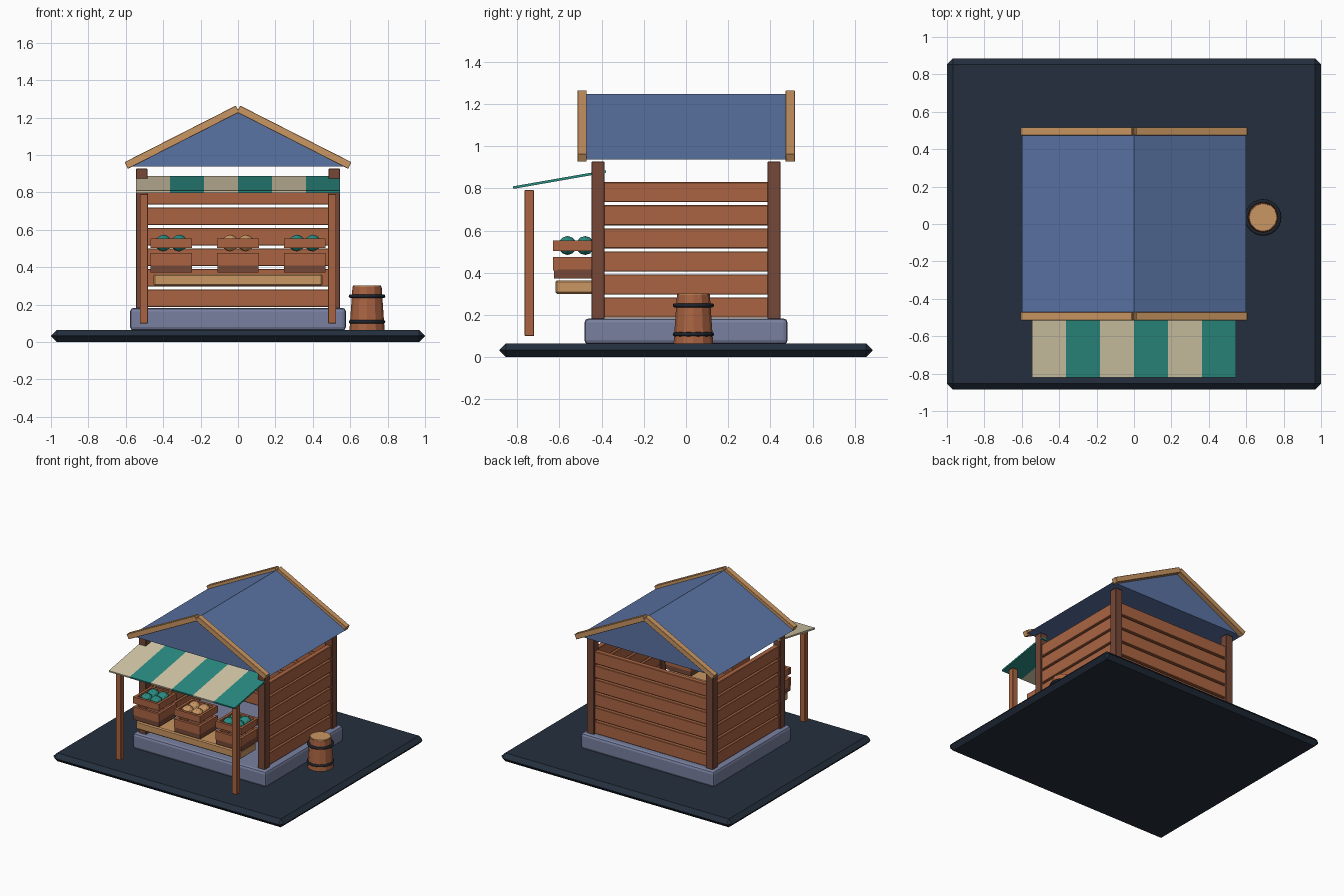
import bpy, bmesh, math
from mathutils import Matrix

if "Cube" in bpy.data.objects:
    bpy.data.objects.remove(bpy.data.objects["Cube"])


def mat(name, r, g, b):
    lin = [((c / 255 + 0.055) / 1.055) ** 2.4 for c in (r, g, b)]
    m = bpy.data.materials.new(name)
    m.diffuse_color = (*lin, 1)
    m.use_nodes = True
    m.node_tree.nodes["Principled BSDF"].inputs["Base Color"].default_value = m.diffuse_color
    return m


PLANK = mat("plank brown", 170, 100, 66)
POST = mat("dark wood", 118, 72, 55)
TAN = mat("tan wood", 202, 150, 98)
ROOF = mat("roof blue", 90, 115, 163)
STONE = mat("stone grey", 120, 128, 160)
GROUND = mat("ground navy", 36, 47, 61)
TEAL = mat("teal", 42, 140, 130)
CREAM = mat("cream", 212, 200, 168)
IRON = mat("iron black", 30, 35, 44)


def finish(name, bm, material):
    me = bpy.data.meshes.new(name)
    bm.to_mesh(me)
    bm.free()
    me.materials.append(material)
    ob = bpy.data.objects.new(name, me)
    bpy.context.collection.objects.link(ob)
    return ob


def box(name, x, y, z, material, bevel=0.0, segments=1):
    """Box from (min, max) pairs, with an optional bevel."""
    bm = bmesh.new()
    size = [b - a for a, b in (x, y, z)]
    mid = [(a + b) / 2 for a, b in (x, y, z)]
    bmesh.ops.create_cube(bm, size=1, matrix=Matrix.Translation(mid) @ Matrix.Diagonal((*size, 1)))
    if bevel:
        bmesh.ops.bevel(bm, geom=bm.edges[:], offset=bevel, segments=segments,
                        profile=0.5, affect='EDGES')
    return finish(name, bm, material)


def extrude_y(name, profile, y0, y1, material):
    """Extrude an x-z outline from y0 to y1."""
    bm = bmesh.new()
    f = bm.faces.new([bm.verts.new((x, y0, z)) for x, z in profile])
    ext = bmesh.ops.extrude_face_region(bm, geom=[f])
    verts = [v for v in ext["geom"] if isinstance(v, bmesh.types.BMVert)]
    bmesh.ops.translate(bm, verts=verts, vec=(0, y1 - y0, 0))
    bmesh.ops.recalc_face_normals(bm, faces=bm.faces)
    return finish(name, bm, material)


# Ground slab and stone footing
box("ground", (-1, 1), (-0.885, 0.885), (0, 0.065), GROUND, 0.031)
box("stone_base", (-0.577, 0.577), (-0.482, 0.482), (0.06, 0.183), STONE, 0.02, 2)

# Corner posts and awning posts
for sx in (-1, 1):
    cx = 0.515 * sx
    for cy in (-0.418, 0.418):
        box("corner_post", (cx - 0.031, cx + 0.031), (cy - 0.031, cy + 0.031),
            (0.18, 0.927), POST, 0.003)
    ax = 0.503 * sx
    box("awning_post", (ax - 0.022, ax + 0.022), (-0.765, -0.721), (0.10, 0.792), PLANK, 0.002)

# Plank walls on the sides and back
for i in range(6):
    z0 = 0.187 + i * 0.1095
    zs = (z0, z0 + 0.095)
    for sx in (-1, 1):
        cx = 0.515 * sx
        box("side_plank", (cx - 0.02, cx + 0.02), (-0.40, 0.40), zs, PLANK, 0.003)
    box("back_plank", (-0.495, 0.495), (0.398, 0.438), zs, PLANK, 0.003)

# Solid gable roof with sloping trim boards at both ends
extrude_y("roof", [(-0.6, 0.938), (0.6, 0.938), (0, 1.247)], -0.475, 0.48, ROOF)
slope = math.atan2(0.305, 0.6)
for cy in (-0.493, 0.495):
    for sx in (-1, 1):
        trim = box("roof_trim", (-0.334, 0.334), (-0.022, 0.022), (-0.02, 0.02), TAN, 0.002)
        trim.location = (0.3 * sx, cy, 1.095)
        trim.rotation_euler = (0, slope * sx, 0)

# Striped awning
width = 1.09 / 6
tilt = math.atan2(0.077, 0.44)
for i in range(6):
    x0 = -0.545 + i * width
    stripe = box("awning_stripe", (x0, x0 + width), (-0.223, 0.223), (-0.006, 0.006),
                 TEAL if i % 2 else CREAM)
    stripe.location = (0, -0.6, 0.842)
    stripe.rotation_euler = (tilt, 0, 0)

# Counter
box("counter", (-0.452, 0.452), (-0.62, -0.42), (0.30, 0.363), TAN, 0.008)

# Slatted crates with produce
CY = -0.52
for cx, fruit in ((-0.357, TEAL), (0, TAN), (0.357, TEAL)):
    box("crate_bottom", (cx - 0.11, cx + 0.11), (CY - 0.107, CY + 0.107), (0.373, 0.415), POST)
    for z0, z1 in ((0.41, 0.475), (0.502, 0.553)):
        for s in (-1, 1):
            ey, ex = CY + 0.1 * s, cx + 0.1 * s
            box("crate_slat", (cx - 0.112, cx + 0.112), (ey - 0.01, ey + 0.01), (z0, z1), PLANK)
            box("crate_side_slat", (ex - 0.01, ex + 0.01), (CY - 0.09, CY + 0.09), (z0, z1), PLANK)
    for sx in (-1, 1):
        for sy in (-1, 1):
            bm = bmesh.new()
            bmesh.ops.create_icosphere(
                bm, subdivisions=2, radius=0.045,
                matrix=Matrix.Translation((cx + 0.042 * sx, CY + 0.042 * sy, 0.529)))
            finish("produce", bm, fruit)

# Barrel: faceted staves, lid and two hoops
BX, BY = 0.69, 0.035


def cone(name, r0, r1, z0, z1, material):
    bm = bmesh.new()
    bmesh.ops.create_cone(bm, cap_ends=True, segments=12, radius1=r0, radius2=r1, depth=z1 - z0,
                          matrix=Matrix.Translation((BX, BY, (z0 + z1) / 2)))
    return finish(name, bm, material)


cone("barrel_body", 0.094, 0.078, 0.063, 0.296, PLANK)
cone("barrel_lid", 0.076, 0.074, 0.290, 0.302, TAN)
for z in (0.108, 0.245):
    bpy.ops.mesh.primitive_torus_add(location=(BX, BY, z), major_radius=0.088, minor_radius=0.01,
                                     major_segments=24, minor_segments=8)
    hoop = bpy.context.object
    hoop.name = "barrel_hoop"
    hoop.data.materials.append(IRON)
    bpy.ops.object.shade_smooth_by_angle(angle=math.radians(50))
